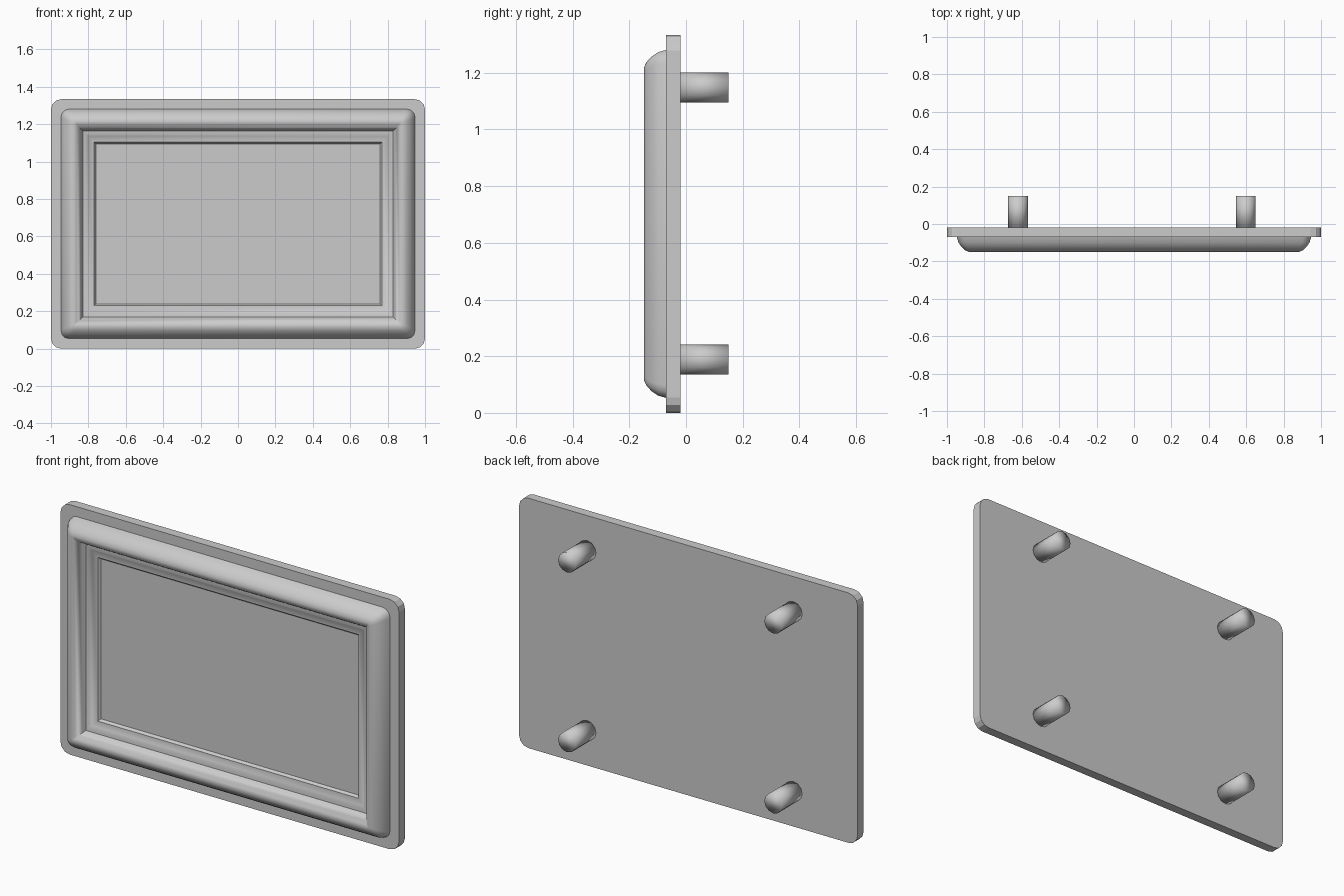
import bpy, bmesh, math

if "Cube" in bpy.data.objects:
    bpy.data.objects.remove(bpy.data.objects["Cube"])

CZ = 0.667          # height of the panel centre
HW, HH = 1.0, 0.667  # half width and half height of the plate


def rounded_loop(bm, inset, radius, y, segs=3):
    """Rounded rectangle of verts in the XZ plane, inset from the plate outline."""
    w, h = HW - inset - radius, HH - inset - radius
    verts = []
    for i, (sx, sz) in enumerate([(1, 1), (-1, 1), (-1, -1), (1, -1)]):
        for k in range(segs + 1):
            a = math.pi / 2 * (i + k / segs)
            verts.append(bm.verts.new((sx * w + radius * math.cos(a), y,
                                       CZ + sz * h + radius * math.sin(a))))
    return verts


def bridge(bm, a, b):
    n = len(a)
    for i in range(n):
        j = (i + 1) % n
        bm.faces.new((a[i], a[j], b[j], b[i]))


def finish(bm, name, angle=None):
    bmesh.ops.remove_doubles(bm, verts=bm.verts, dist=1e-5)
    bmesh.ops.recalc_face_normals(bm, faces=bm.faces)
    me = bpy.data.meshes.new(name)
    bm.to_mesh(me)
    bm.free()
    ob = bpy.data.objects.new(name, me)
    bpy.context.collection.objects.link(ob)
    if angle:
        bpy.ops.object.select_all(action='DESELECT')
        ob.select_set(True)
        bpy.context.view_layer.objects.active = ob
        bpy.ops.object.shade_smooth_by_angle(angle=math.radians(angle))
    return ob


# Flat back plate with rounded corners
bm = bmesh.new()
front = rounded_loop(bm, 0, 0.055, -0.07)
back = rounded_loop(bm, 0, 0.055, -0.02)
bridge(bm, front, back)
bm.faces.new(front)
bm.faces.new(back)
finish(bm, "back_plate")

# Raised moulding: rounded bead, then three steps down to the panel (inset, y)
profile = [(0.053, -0.07), (0.061, -0.098), (0.077, -0.122), (0.097, -0.14),
           (0.117, -0.149), (0.135, -0.145), (0.150, -0.132), (0.160, -0.113),
           (0.170, -0.098), (0.187, -0.096), (0.198, -0.086), (0.230, -0.083),
           (0.240, -0.07)]
bm = bmesh.new()
rings = [rounded_loop(bm, d, max(0.045 - 0.5 * (d - 0.053), 0) if d < 0.14 else 0, y)
         for d, y in profile]
for a, b in zip(rings, rings[1:]):
    bridge(bm, a, b)
bridge(bm, rings[-1], rings[0])
# collapse zero-radius corners before building normals
bmesh.ops.dissolve_degenerate(bm, dist=1e-5, edges=bm.edges)
finish(bm, "frame_moulding", 40)

# Four mounting pegs on the back
for side, x in (("left", -0.62), ("right", 0.598)):
    for level, z in (("lower", 0.188), ("upper", 1.148)):
        bpy.ops.mesh.primitive_cylinder_add(vertices=12, radius=0.0525, depth=0.17,
                                            location=(x, 0.065, z),
                                            rotation=(math.pi / 2, 0, 0))
        peg = bpy.context.object
        peg.name = f"peg_{level}_{side}"
        bpy.ops.object.shade_smooth()
